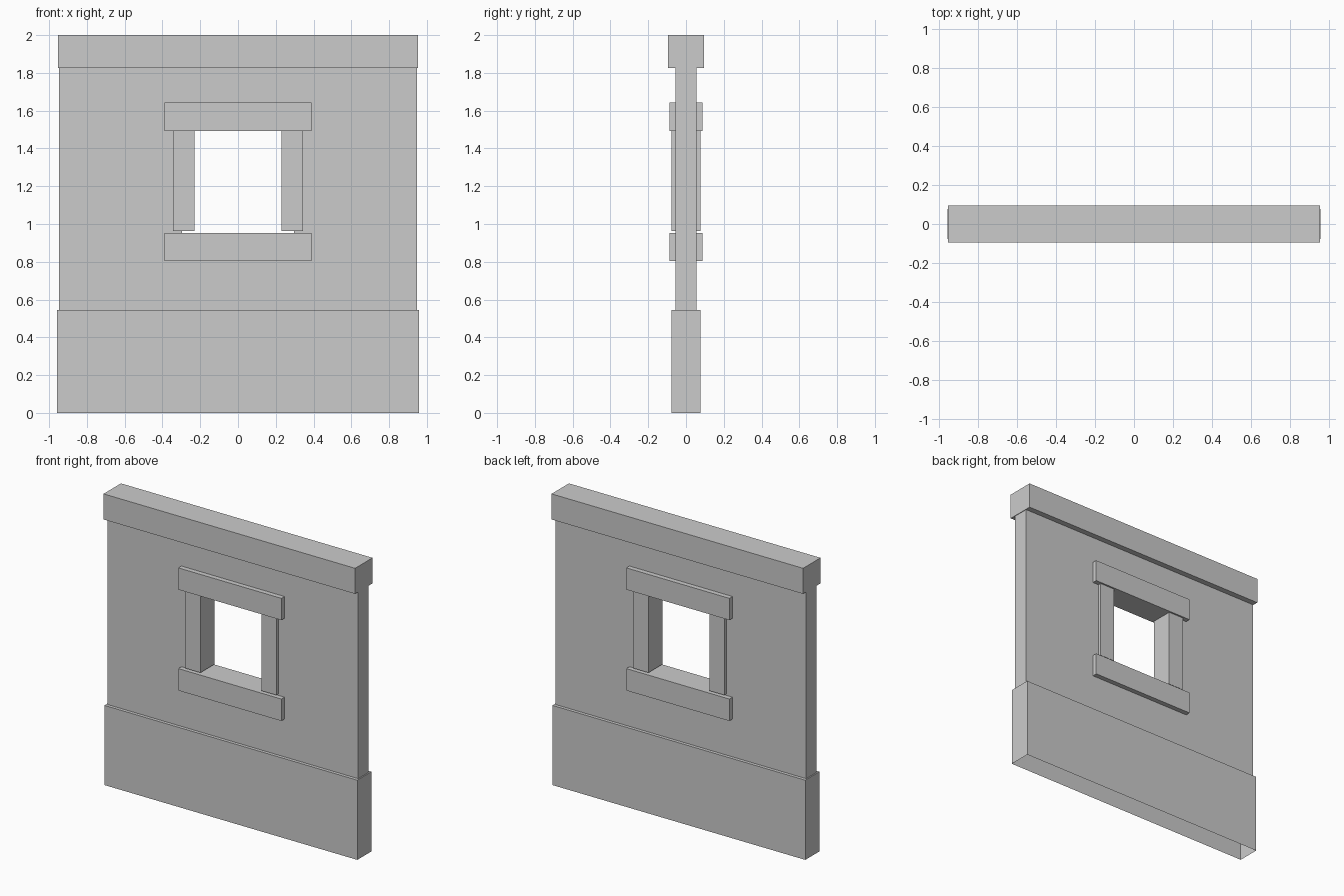
import bpy, bmesh
from mathutils import Matrix

if "Cube" in bpy.data.objects:
    bpy.data.objects.remove(bpy.data.objects["Cube"])


def box(name, x0, x1, half_depth, z0, z1, open_bottom=False):
    """Box spanning x0..x1 and z0..z1, centred on y = 0."""
    bm = bmesh.new()
    size = Matrix.Diagonal((x1 - x0, 2 * half_depth, z1 - z0, 1))
    place = Matrix.Translation(((x0 + x1) / 2, 0, (z0 + z1) / 2))
    bmesh.ops.create_cube(bm, size=1, matrix=place @ size)
    if open_bottom:
        bm.normal_update()
        under = [f for f in bm.faces if f.normal.z < -0.9]
        bmesh.ops.delete(bm, geom=under, context='FACES_ONLY')
    mesh = bpy.data.meshes.new(name)
    bm.to_mesh(mesh)
    bm.free()
    obj = bpy.data.objects.new(name, mesh)
    bpy.context.collection.objects.link(obj)
    return obj


# Plinth (open underneath), wall panel and coping
box("plinth", -0.957, 0.957, 0.077, 0, 0.545, open_bottom=True)
wall = box("wall_panel", -0.948, 0.948, 0.055, 0.545, 1.825)
box("coping", -0.952, 0.952, 0.094, 1.825, 2.0)

# Window opening cut through the wall
cutter = box("window_cutter", -0.297, 0.297, 0.3, 0.88, 1.56)
cut = wall.modifiers.new("window_opening", 'BOOLEAN')
cut.operation = 'DIFFERENCE'
cut.solver = 'EXACT'
cut.object = cutter
bpy.context.view_layer.objects.active = wall
bpy.ops.object.modifier_apply(modifier=cut.name)
bpy.data.objects.remove(cutter)

# Window surround: sill and lintel, then a mirrored pair of jambs
for name, z0, z1 in (("sill", 0.803, 0.953), ("lintel", 1.493, 1.642)):
    box(name, -0.39, 0.39, 0.0885, z0, z1)

jambs = box("jambs", 0.23, 0.344, 0.077, 0.963, 1.493)
jambs.modifiers.new("other_side", 'MIRROR').use_axis[0] = True
